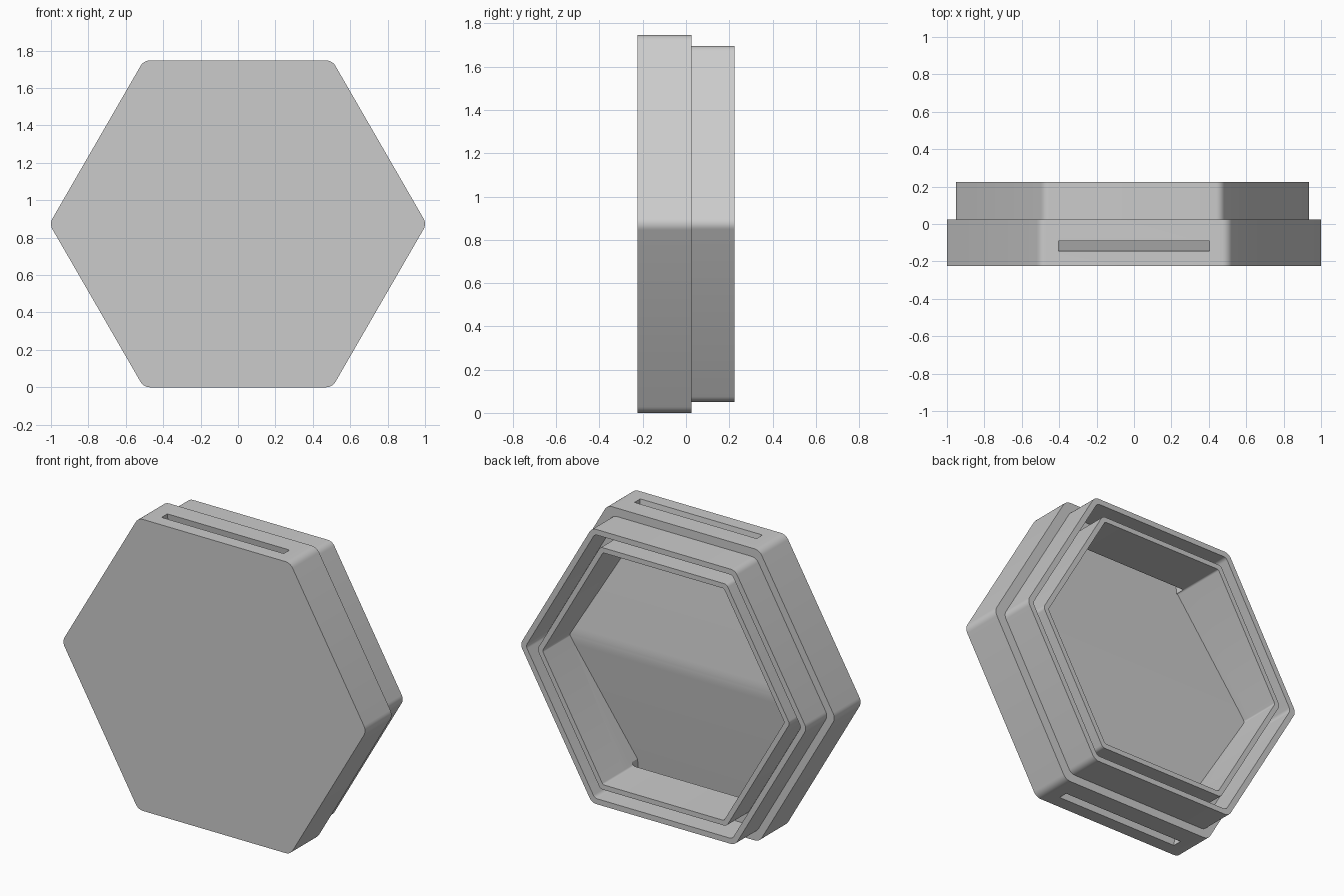
import bpy, bmesh, math

old = bpy.data.objects.get("Cube")
if old:
    bpy.data.objects.remove(old, do_unlink=True)

MID = 0.8735          # height of the hexagon centre, also the case apothem
SHIFT = -0.008        # the rear parts sit slightly off centre
FRONT, STEP, BACK = -0.225, 0.025, 0.225

grey = bpy.data.materials.new("plain_grey")
grey.use_nodes = True
grey.diffuse_color = (0.6, 0.6, 0.6, 1)
grey.node_tree.nodes["Principled BSDF"].inputs["Base Color"].default_value = (0.6, 0.6, 0.6, 1)


def finish(name, bm):
    bmesh.ops.recalc_face_normals(bm, faces=bm.faces)
    mesh = bpy.data.meshes.new(name)
    bm.to_mesh(mesh)
    bm.free()
    mesh.materials.append(grey)
    obj = bpy.data.objects.new(name, mesh)
    bpy.context.collection.objects.link(obj)
    return obj


def rounded_hex(apothem, radius, shift, steps=6):
    """Outline (x, z) of a hexagon with rounded corners."""
    reach = (apothem - radius) / math.cos(math.pi / 6)
    points = []
    for k in range(6):
        corner = k * math.pi / 3
        for i in range(steps + 1):
            a = corner + math.pi / 3 * (i / steps - 0.5)
            points.append((shift + reach * math.cos(corner) + radius * math.cos(a),
                           MID + reach * math.sin(corner) + radius * math.sin(a)))
    return points


def hex_part(name, y0, y1, outer, inner=None):
    """Solid hexagonal slab, or a tube when an inner outline is given."""
    bm = bmesh.new()
    loops = [[bm.verts.new((x, y, z)) for x, z in outline]
             for outline in (outer, inner) if outline for y in (y0, y1)]
    n = len(outer)

    def bridge(a, b):
        for i in range(n):
            j = (i + 1) % n
            bm.faces.new((a[i], a[j], b[j], b[i]))

    bridge(loops[0], loops[1])
    if inner:
        bridge(loops[2], loops[3])
        bridge(loops[0], loops[2])
        bridge(loops[1], loops[3])
    else:
        bm.faces.new(loops[0])
        bm.faces.new(loops[1])
    return finish(name, bm)


def side_extrusion(name, profile, half_width):
    """Extrude a (y, z) profile along x."""
    bm = bmesh.new()
    face = bm.faces.new([bm.verts.new((-half_width, y, z)) for y, z in profile])
    new = bmesh.ops.extrude_face_region(bm, geom=[face])["geom"]
    bmesh.ops.translate(bm, vec=(2 * half_width, 0, 0),
                        verts=[v for v in new if isinstance(v, bmesh.types.BMVert)])
    return finish(name, bm)


def combine(obj, tool, operation):
    """Apply a boolean and discard the tool."""
    tool.hide_render = True
    mod = obj.modifiers.new("bool", "BOOLEAN")
    mod.operation, mod.object, mod.solver = operation, tool, "EXACT"
    bpy.context.view_layer.objects.active = obj
    bpy.ops.object.modifier_apply(modifier=mod.name)
    bpy.data.objects.remove(tool, do_unlink=True)


def floor_y(t, crest=0.05, slope=0.132):
    """Floor depth: two gentle slopes meeting in a soft ridge."""
    t = abs(t)
    run = t if t > crest else t * t / (2 * crest) + crest / 2
    return -0.03 - slope * run


STATIONS = [-1, -0.05, -0.03, -0.01, 0.01, 0.03, 0.05, 1]


def floor_line(offset):
    return [(floor_y(t) + offset, MID + t) for t in STATIONS]


cavity_outline = rounded_hex(0.695, 0.015, SHIFT)

# Front case, hollowed by the cavity and the strap slots at top and bottom
front_case = hex_part("front_case", FRONT, STEP, rounded_hex(MID, 0.056, 0))
cavity = hex_part("cavity_cutter", -0.3, 0.4, cavity_outline)
slot = side_extrusion("slot_cutter", floor_line(-0.04) + floor_line(0.055)[::-1], 0.405)
above_floor = side_extrusion("floor_cutter", floor_line(0) + [(0.3, MID + 1), (0.3, MID - 1)], 1.2)
combine(cavity, slot, "UNION")
combine(cavity, above_floor, "INTERSECT")
combine(front_case, cavity, "DIFFERENCE")

# Outer rear rim and the inner ring, with a groove between them
rear_rim = hex_part("rear_rim", STEP, BACK, rounded_hex(0.823, 0.05, SHIFT),
                    rounded_hex(0.79, 0.03, SHIFT))
inner_ring = hex_part("inner_ring", STEP, BACK, rounded_hex(0.725, 0.03, SHIFT), cavity_outline)

# Smooth the rounded corners and keep the hard edges
bpy.ops.object.select_all(action="DESELECT")
for part in (front_case, rear_rim, inner_ring):
    part.select_set(True)
bpy.context.view_layer.objects.active = front_case
bpy.ops.object.shade_smooth_by_angle(angle=math.radians(30))
